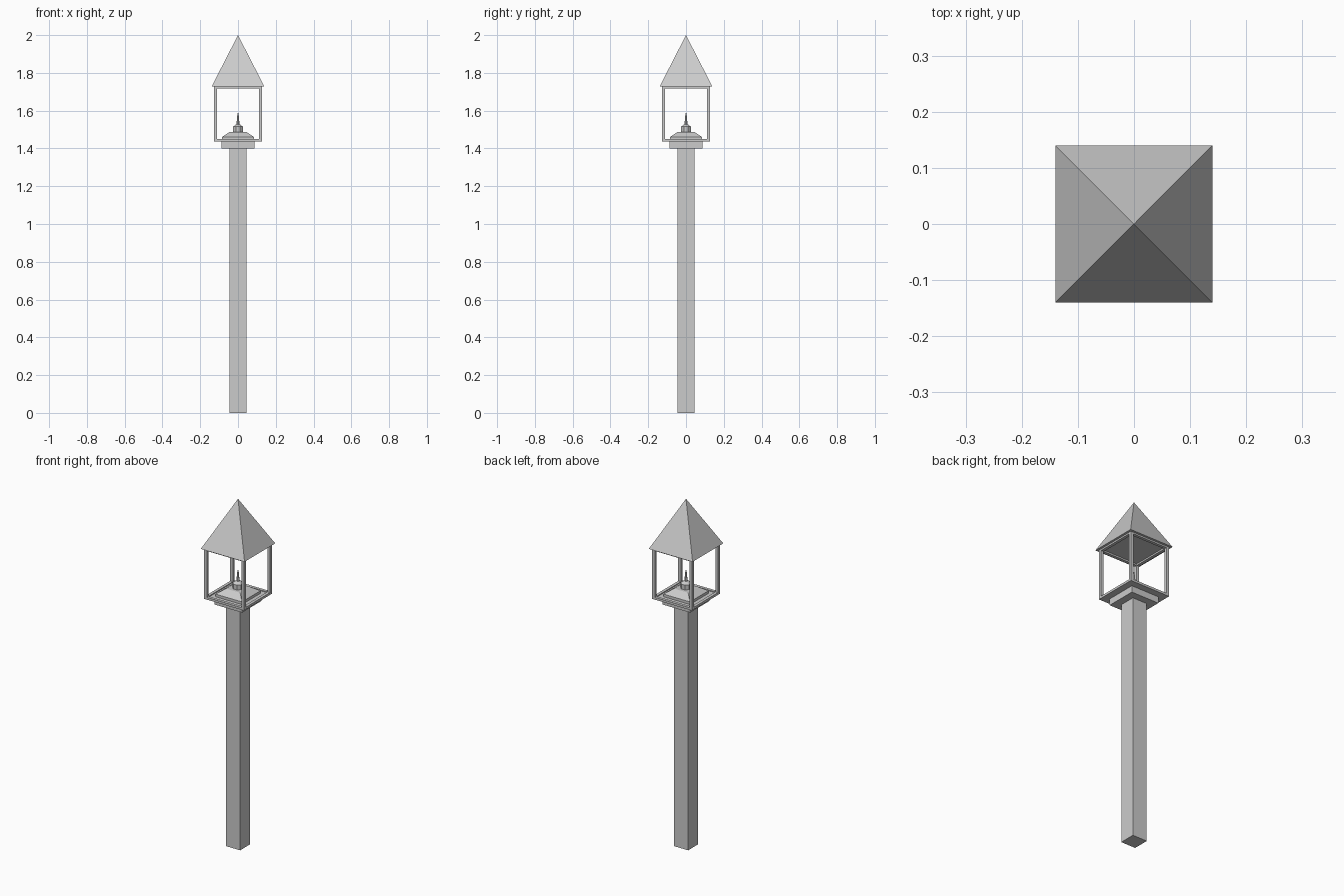
import bpy, math
from mathutils import Vector

if "Cube" in bpy.data.objects:
    bpy.data.objects.remove(bpy.data.objects["Cube"])

def box(name, x0, x1, y0, y1, z0, z1):
    bpy.ops.mesh.primitive_cube_add(size=1, location=((x0+x1)/2, (y0+y1)/2, (z0+z1)/2))
    o = bpy.context.object
    o.name = name
    o.scale = (x1-x0, y1-y0, z1-z0)
    return o

def frustum(name, sides, r0, r1, z0, z1):
    # for four sides r0 and r1 are half widths
    k = math.sqrt(2) if sides == 4 else 1
    bpy.ops.mesh.primitive_cone_add(vertices=sides, radius1=r0*k, radius2=r1*k, depth=z1-z0,
                                    location=(0, 0, (z0+z1)/2), rotation=(0, 0, math.pi/sides))
    bpy.context.object.name = name
    return bpy.context.object

# post and collar
frustum("post", 4, 0.046, 0.046, 0, 1.40)
frustum("collar", 4, 0.088, 0.088, 1.40, 1.437)

# lantern frame: four uprights joined by rails top and bottom
W, T = 0.127, 0.017
for sx in (-1, 1):
    for sy in (-1, 1):
        xs = sorted((sx*W, sx*(W-T)))
        ys = sorted((sy*W, sy*(W-T)))
        box("upright", *xs, *ys, 1.45, 1.72)
for s in (-1, 1):
    a, b = sorted((s*W, s*(W-T)))
    for label, z0, z1 in (("bottom_rail", 1.437, 1.45), ("top_rail", 1.718, 1.73)):
        box(label + "_side", a, b, -W, W, z0, z1)
        box(label + "_front_back", -W+T, W-T, a, b, z0, z1)

# floor of the lantern
box("lantern_floor", -W+T, W-T, -W+T, W-T, 1.437, 1.445)

# burner: stepped base, cup and wick
frustum("burner_plinth", 4, 0.085, 0.085, 1.445, 1.46)
frustum("burner_slope", 4, 0.085, 0.045, 1.46, 1.487)
frustum("burner_cup", 8, 0.029, 0.029, 1.487, 1.515)
frustum("burner_cap", 8, 0.029, 0.01, 1.515, 1.528)
frustum("wick", 8, 0.009, 0.003, 1.528, 1.587)

# roof
frustum("roof", 4, 0.14, 0, 1.727, 2.0)
